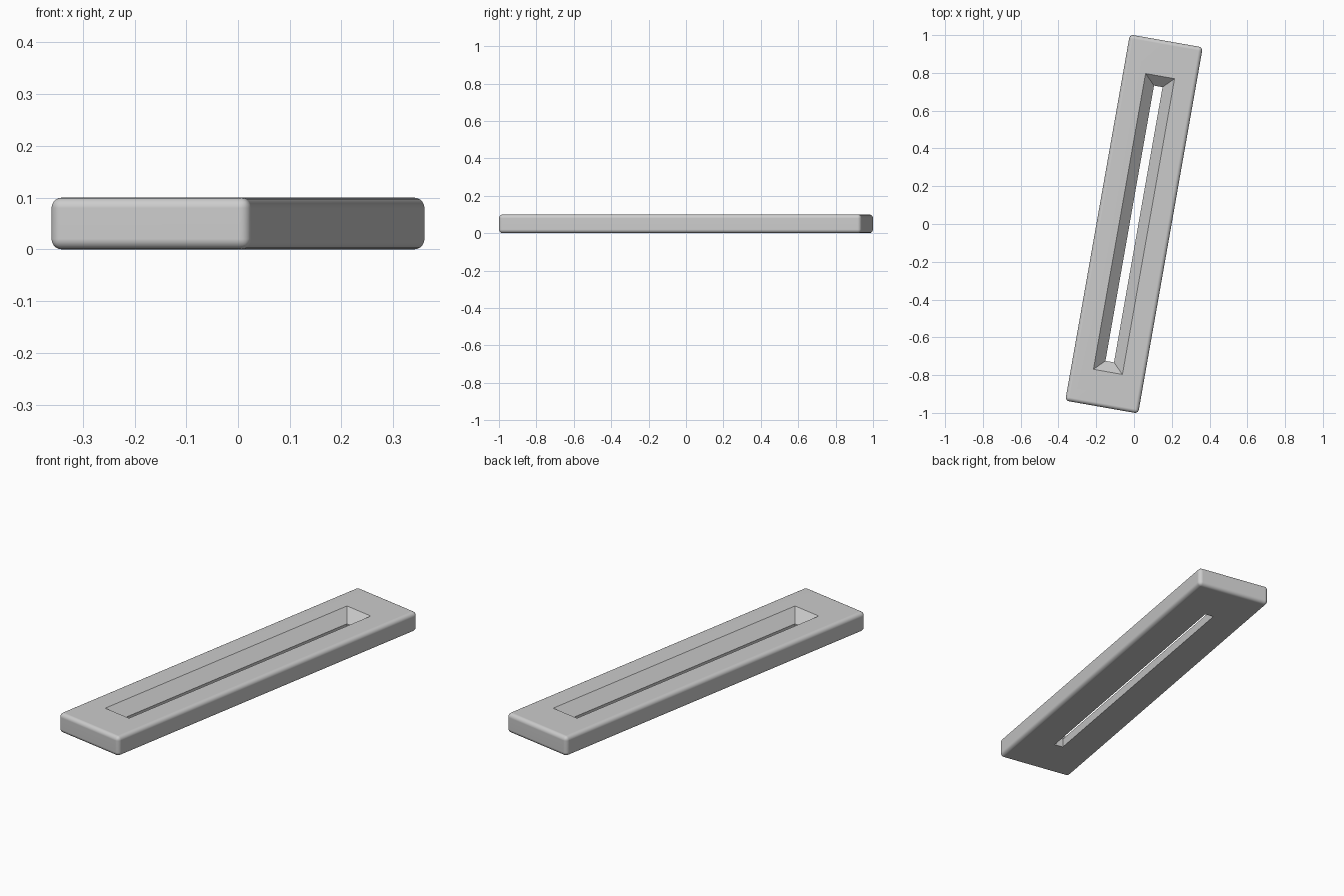
import bpy, bmesh, math
from mathutils import Matrix, Vector

if "Cube" in bpy.data.objects:
    bpy.data.objects.remove(bpy.data.objects["Cube"])

LENGTH, WIDTH, HEIGHT, ROUND = 1.968, 0.392, 0.10, 0.02
CORNERS = [(-1, -1), (1, -1), (1, 1), (-1, 1)]

bm = bmesh.new()

# Rounded bar
bmesh.ops.create_cube(bm, size=1)
bmesh.ops.transform(bm, verts=bm.verts, matrix=Matrix.Translation((0, 0, HEIGHT / 2))
                    @ Matrix.Diagonal((WIDTH, LENGTH, HEIGHT, 1)))
bmesh.ops.bevel(bm, geom=bm.edges[:], offset=ROUND, offset_type='OFFSET',
                segments=5, profile=0.5, affect='EDGES')


def corner_loop(face):
    """Corners of a flat face, ordered like CORNERS."""
    return [min(face.verts, key=lambda v: (v.co.xy - Vector((sx * WIDTH / 2, sy * LENGTH / 2))).length)
            for sx, sy in CORNERS]


def slot_loop(width, length, z):
    return [bm.verts.new((sx * width / 2, sy * length / 2, z)) for sx, sy in CORNERS]


# Slot: chamfered funnel above a straight narrow opening
faces = sorted(bm.faces, key=lambda f: f.calc_center_median().z)
bottom, top = faces[0], faces[-1]
loops = [corner_loop(top),
         slot_loop(0.156, 1.59, HEIGHT),
         slot_loop(0.046, 1.48, HEIGHT - 0.055),
         slot_loop(0.046, 1.48, 0),
         corner_loop(bottom)]
bmesh.ops.delete(bm, geom=[top, bottom], context='FACES_ONLY')
for a, b in zip(loops, loops[1:]):
    for i in range(4):
        j = (i + 1) % 4
        bm.faces.new((a[i], a[j], b[j], b[i]))
bmesh.ops.recalc_face_normals(bm, faces=bm.faces)

mesh = bpy.data.meshes.new("slotted_bar")
bm.to_mesh(mesh)
bm.free()
bar = bpy.data.objects.new("slotted_bar", mesh)
bpy.context.collection.objects.link(bar)
bar.rotation_euler.z = math.radians(-10)

# Plain grey finish
grey = bpy.data.materials.new("light_grey")
grey.diffuse_color = (0.6, 0.6, 0.6, 1)
grey.use_nodes = True
grey.node_tree.nodes["Principled BSDF"].inputs["Base Color"].default_value = grey.diffuse_color
mesh.materials.append(grey)

# Smooth rounded edges, flat large faces
bpy.context.view_layer.objects.active = bar
bar.select_set(True)
bpy.ops.object.shade_smooth_by_angle(angle=math.radians(30))
weighted = bar.modifiers.new("flat_faces", 'WEIGHTED_NORMAL')
weighted.keep_sharp = True
